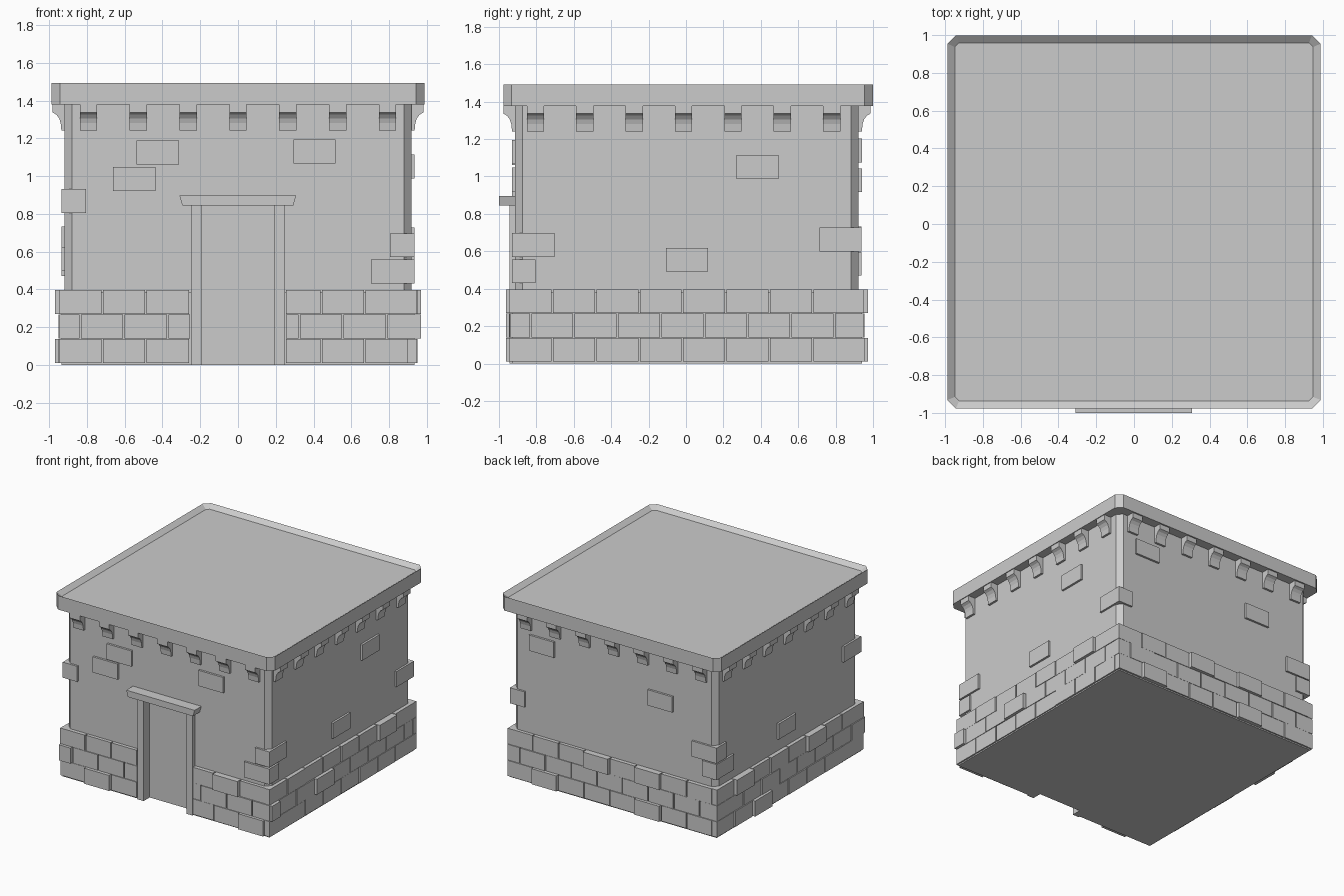
import bpy, bmesh, random
from mathutils import Matrix, Vector

if "Cube" in bpy.data.objects:
    bpy.data.objects.remove(bpy.data.objects["Cube"])

random.seed(4)
CY = 0.005          # y centre of the walls


def finish(bm, name):
    bmesh.ops.recalc_face_normals(bm, faces=bm.faces)
    me = bpy.data.meshes.new(name)
    bm.to_mesh(me)
    bm.free()
    ob = bpy.data.objects.new(name, me)
    bpy.context.collection.objects.link(ob)
    return ob


def on_side(side, u, out, z):
    """Side 0 front, 1 right, 2 back, 3 left; u runs along it, out away from it."""
    x, y = [(u, -out), (out, u), (-u, out), (-out, -u)][side]
    return Vector((x, y + CY, z))


def prism(bm, bottom, shift):
    lo = [bm.verts.new(p) for p in bottom]
    hi = [bm.verts.new(Vector(p) + Vector(shift)) for p in bottom]
    bm.faces.new(lo)
    bm.faces.new(hi)
    n = len(lo)
    for i in range(n):
        bm.faces.new((lo[i], lo[(i + 1) % n], hi[(i + 1) % n], hi[i]))
    return hi


def block(bm, side, u0, u1, o0, o1, z0, z1):
    prism(bm, [on_side(side, u, o, z0) for u, o in
               ((u0, o0), (u1, o0), (u1, o1), (u0, o1))], (0, 0, z1 - z0))


def octagon(half, cut, cy, z):
    a, b = half, half - cut
    return [(x, y + cy, z) for x, y in
            ((b, -a), (a, -b), (a, b), (b, a), (-b, a), (-a, b), (-a, -b), (-b, -a))]


# Main wall with chamfered corners
bm = bmesh.new()
prism(bm, octagon(0.918, 0.04, CY, 0), (0, 0, 1.40))
walls = finish(bm, "walls")

# Doorway recess
bm = bmesh.new()
block(bm, 0, -0.193, 0.193, 0.87, 1.1, -0.1, 0.85)
cutter = finish(bm, "doorway_cutter")
cutter.hide_render = True
cutter.hide_viewport = True
mod = walls.modifiers.new("doorway", 'BOOLEAN')
mod.object = cutter
mod.solver = 'EXACT'

# Roof slab with a shallow sunken top
bm = bmesh.new()
hi = prism(bm, octagon(0.988, 0.045, 0.011, 1.378), (0, 0, 0.114))
bmesh.ops.recalc_face_normals(bm, faces=bm.faces)
top = [f for f in bm.faces if all(v in hi for v in f.verts)]
bmesh.ops.inset_region(bm, faces=top, thickness=0.04, use_even_offset=True)
bmesh.ops.translate(bm, verts=top[0].verts, vec=(0, 0, -0.03))
finish(bm, "roof")

# Curved corbels under the roof
bm = bmesh.new()
profile = [(0.90, 1.385), (0.982, 1.385), (0.982, 1.337), (0.962, 1.325),
           (0.947, 1.305), (0.939, 1.28), (0.935, 1.24), (0.90, 1.24)]
for side in range(4):
    mid = -0.018 if side == 1 else 0
    for i in range(-3, 4):
        u = mid + i * 0.264
        w = on_side(side, 0.092, 0, 0) - on_side(side, 0, 0, 0)
        prism(bm, [on_side(side, u - 0.046, o, z) for o, z in profile], w)
finish(bm, "corbels")

# Backing behind the base bricks
bm = bmesh.new()
for side in range(4):
    spans = [(-0.935, -0.2), (0.2, 0.935)] if side == 0 else [(-0.935, 0.935)]
    for u0, u1 in spans:
        block(bm, side, u0, u1, 0.89, 0.936, 0, 0.383)
finish(bm, "base_backing")

# Three courses of base bricks, some standing proud: (side, course, u)
raised = [(0, 2, 0.54), (0, 0, -0.6), (0, 0, 0.78), (0, 1, -0.9),
          (1, 2, 0.55), (1, 1, -0.26), (1, 1, -0.9),
          (2, 2, -0.16), (2, 2, 0.39), (2, 0, -0.6), (2, 0, 0.35),
          (3, 2, -0.7), (3, 2, 0.25), (3, 0, -0.37)]
bm = bmesh.new()
for side in range(4):
    for course in range(3):
        start = -0.72 - (0.116 if course == 1 else 0)
        joints = [-0.95] + [start + 0.232 * n for n in range(8)] + [0.95]
        for a, b in zip(joints, joints[1:]):
            out = 0.947 + random.uniform(-0.003, 0.004)
            if any(s == side and c == course and a < u < b for s, c, u in raised):
                out = 0.968
            pieces = [(a, b)]
            if side == 0:
                pieces = [(a, min(b, -0.25)), (max(a, 0.25), b)]
            for u0, u1 in pieces:
                if u1 - u0 > 0.02:
                    z = 0.01 + 0.13 * course
                    block(bm, side, u0 + 0.004, u1 - 0.004, 0.90, out, z, z + 0.127)
finish(bm, "base_bricks")

# Scattered bricks on the upper walls: (side, u, z)
bm = bmesh.new()
for side, u, z in ((0, -0.425, 1.125), (0, -0.55, 0.985), (0, 0.405, 1.13),
                   (1, 0.377, 1.05), (1, 0.0, 0.555),
                   (2, -0.65, 1.14), (2, 0.42, 0.98), (3, -0.02, 0.56)):
    block(bm, side, u - 0.112, u + 0.112, 0.90, 0.935, z - 0.064, z + 0.064)
finish(bm, "wall_bricks")

# Corner stones: x sign, y sign, length along x, length along y, bottom
bm = bmesh.new()
for sx, sy, lx, ly, z in ((1, -1, 0.13, 0.225, 0.57), (1, -1, 0.23, 0.125, 0.43),
                          (-1, -1, 0.13, 0.225, 0.805), (1, 1, 0.13, 0.225, 0.60),
                          (-1, 1, 0.225, 0.13, 0.605), (-1, 1, 0.13, 0.225, 0.47)):
    c, k = 0.934, 0.85
    pts = [(c, c), (c - lx, c), (c - lx, k), (k, k), (k, c - ly), (c, c - ly)]
    prism(bm, [(sx * x, sy * y + CY, z) for x, y in pts], (0, 0, 0.127))
finish(bm, "corner_stones")

# Door jambs
bm = bmesh.new()
for s in (-1, 1):
    block(bm, 0, s * 0.193, s * 0.25, 0.87, 0.948, 0, 0.848)
finish(bm, "door_jambs")

# Lintel with slanted ends
bm = bmesh.new()
prism(bm, [(-0.295, -1.0, 0.845), (0.293, -1.0, 0.845),
           (0.308, -1.0, 0.897), (-0.31, -1.0, 0.897)], (0, 0.11, 0))
finish(bm, "door_lintel")
